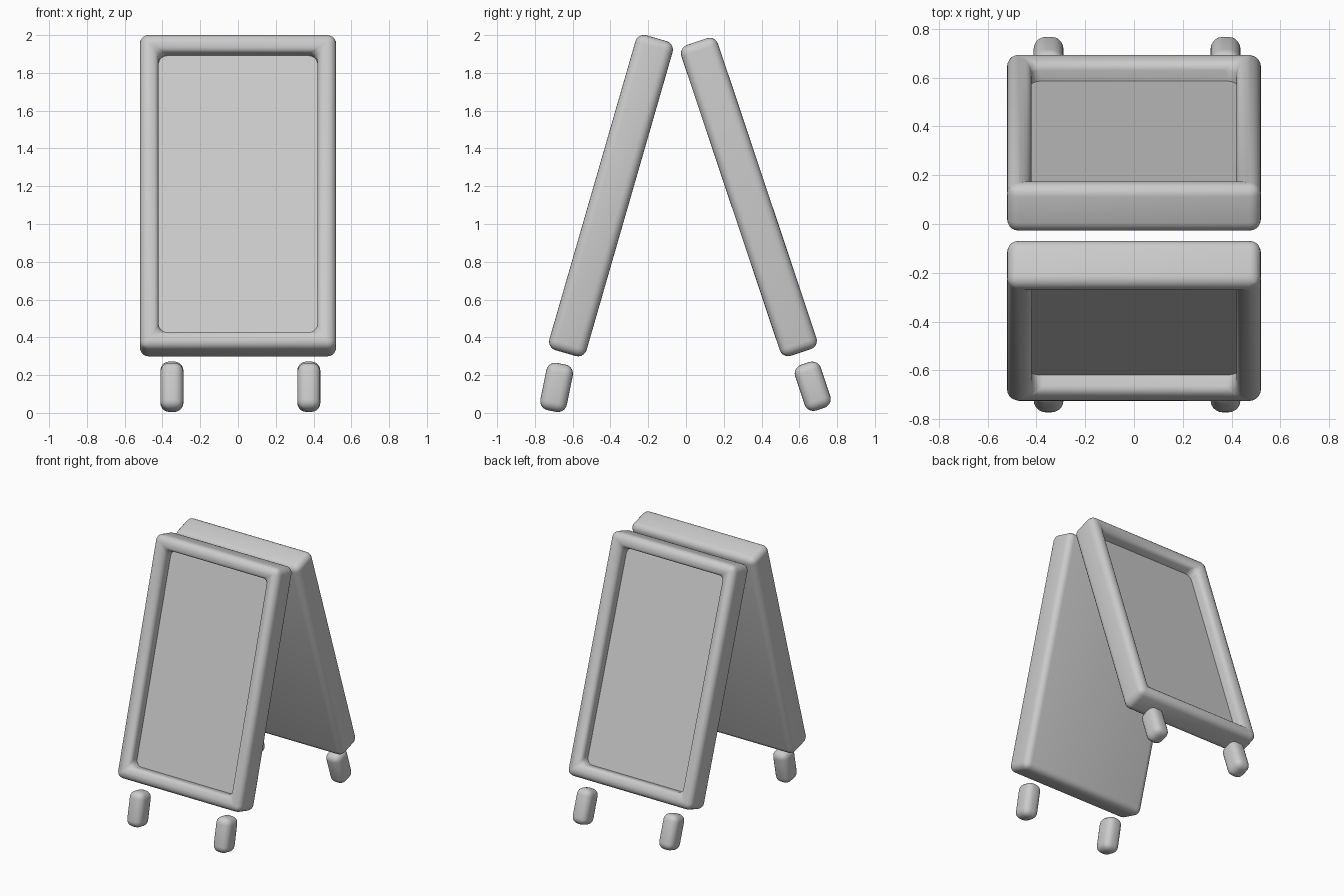
import bpy, bmesh
from math import radians
from mathutils import Matrix, Vector

if "Cube" in bpy.data.objects:
    bpy.data.objects.remove(bpy.data.objects["Cube"])


def finish(name, bm, centre, tilt, spin=0):
    """Turn a bmesh into a placed, smooth-shaded object."""
    bmesh.ops.recalc_face_normals(bm, faces=bm.faces)
    bm.transform(Matrix.Translation(centre) @ Matrix.Rotation(radians(tilt), 4, 'X')
                 @ Matrix.Rotation(radians(spin), 4, 'Z'))
    me = bpy.data.meshes.new(name)
    bm.to_mesh(me)
    bm.free()
    ob = bpy.data.objects.new(name, me)
    bpy.context.collection.objects.link(ob)
    bpy.ops.object.select_all(action='DESELECT')
    bpy.context.view_layer.objects.active = ob
    ob.select_set(True)
    bpy.ops.object.shade_smooth_by_angle(angle=radians(40))


def box(size):
    bm = bmesh.new()
    bmesh.ops.create_cube(bm, size=1, matrix=Matrix.Diagonal((*size, 1)))
    return bm


def round_edges(bm, edges, radius, segments):
    bmesh.ops.bevel(bm, geom=edges, offset=radius, offset_type='OFFSET',
                    segments=segments, profile=0.5, affect='EDGES')


def panel(name, length, centre, tilt, spin=0):
    # Board with a recessed face, rounded frame, crisp recess floor
    bm = box((1.04, 0.205, length))
    bm.normal_update()
    face = min(bm.faces, key=lambda f: f.calc_center_median().y)
    outer = list(bm.edges)
    bmesh.ops.inset_region(bm, faces=[face], thickness=0.14)
    rim = list(face.edges)
    floor = bmesh.ops.extrude_discrete_faces(bm, faces=[face])['faces'][0]
    bmesh.ops.translate(bm, verts=floor.verts, vec=Vector((0, 0.093, 0)))
    floor_edges = set(floor.edges)
    walls = [e for v in floor.verts for e in v.link_edges if e not in floor_edges]
    round_edges(bm, [e for e in outer + rim if e.is_valid] + walls, 0.047, 5)
    finish(name, bm, centre, tilt, spin)


def leg(name, centre, tilt):
    # Stubby rounded foot
    bm = box((0.122, 0.143, 0.255))
    round_edges(bm, list(bm.edges), 0.048, 5)
    finish(name, bm, centre, tilt)


# The two leaning boards
panel("front_panel", 1.735, (0, -0.397, 1.15), -16.1)
panel("back_panel", 1.735, (0, 0.333, 1.143), 18.5, 180)

# Four feet, floating just below the boards
for side, x in (("left", -0.35), ("right", 0.375)):
    leg("front_leg_" + side, (x, -0.685, 0.135), -11.5)
    leg("back_leg_" + side, (x, 0.671, 0.141), 18.5)
